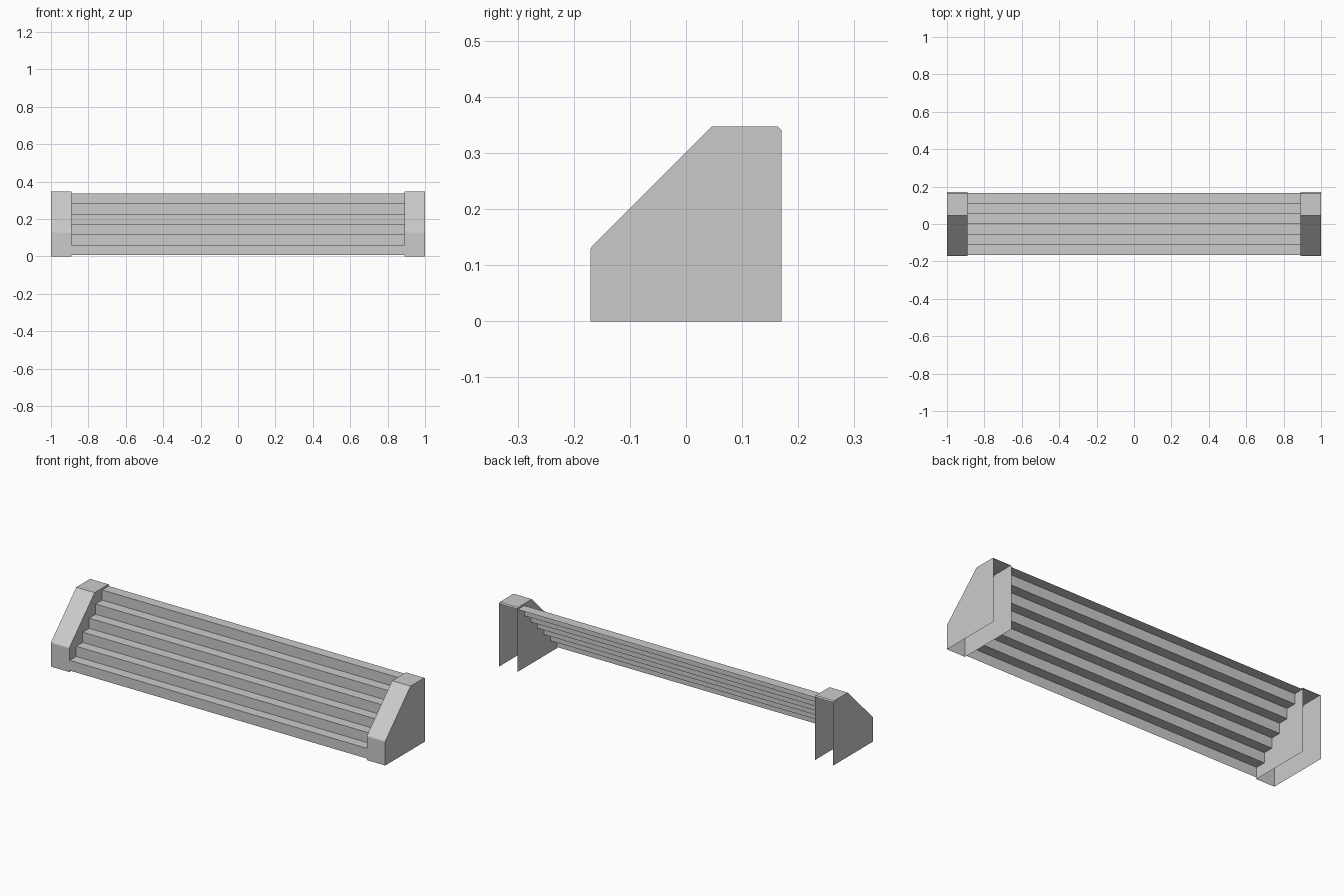
import bpy
import bmesh

if "Cube" in bpy.data.objects:
    bpy.data.objects.remove(bpy.data.objects["Cube"])

grey = bpy.data.materials.new("light_grey")
grey.diffuse_color = (0.6, 0.6, 0.6, 1)
grey.use_nodes = True
grey.node_tree.nodes["Principled BSDF"].inputs["Base Color"].default_value = grey.diffuse_color


def finish(name, bm):
    mesh = bpy.data.meshes.new(name)
    bm.to_mesh(mesh)
    bm.free()
    mesh.materials.append(grey)
    obj = bpy.data.objects.new(name, mesh)
    bpy.context.collection.objects.link(obj)


def add_strip(bm, rows_a, rows_b):
    """Join two matching rows of vertices with quads."""
    for i in range(len(rows_a) - 1):
        bm.faces.new((rows_a[i], rows_b[i], rows_b[i + 1], rows_a[i + 1]))


# Thin stepped sheet: six risers and treads, open below and behind
STEPS, Y0, Z0, RUN, RISE = 6, -0.167, 0.007, 0.0555, 0.055
stairs = [(Y0, Z0)]
for i in range(STEPS):
    stairs += [(Y0 + i * RUN, Z0 + (i + 1) * RISE),
               (Y0 + (i + 1) * RUN, Z0 + (i + 1) * RISE)]
bm = bmesh.new()
left = [bm.verts.new((-0.89, y, z)) for y, z in stairs]
right = [bm.verts.new((0.89, y, z)) for y, z in stairs]
add_strip(bm, left, right)
finish("steps", bm)

# End walls: two side plates joined by a front, slope and top strip,
# open at the back and the bottom
wall = [(-0.17, 0), (-0.17, 0.128), (-0.168, 0.133), (0.046, 0.347),
        (0.164, 0.347), (0.17, 0.341), (0.17, 0)]
for name, x0, x1 in (("left_end_wall", -1, -0.89), ("right_end_wall", 0.89, 1)):
    bm = bmesh.new()
    a = [bm.verts.new((x0, y, z)) for y, z in wall]
    b = [bm.verts.new((x1, y, z)) for y, z in wall]
    add_strip(bm, a[:6], b[:6])
    bm.faces.new(a)
    bm.faces.new(b[::-1])
    bmesh.ops.recalc_face_normals(bm, faces=bm.faces)
    finish(name, bm)
